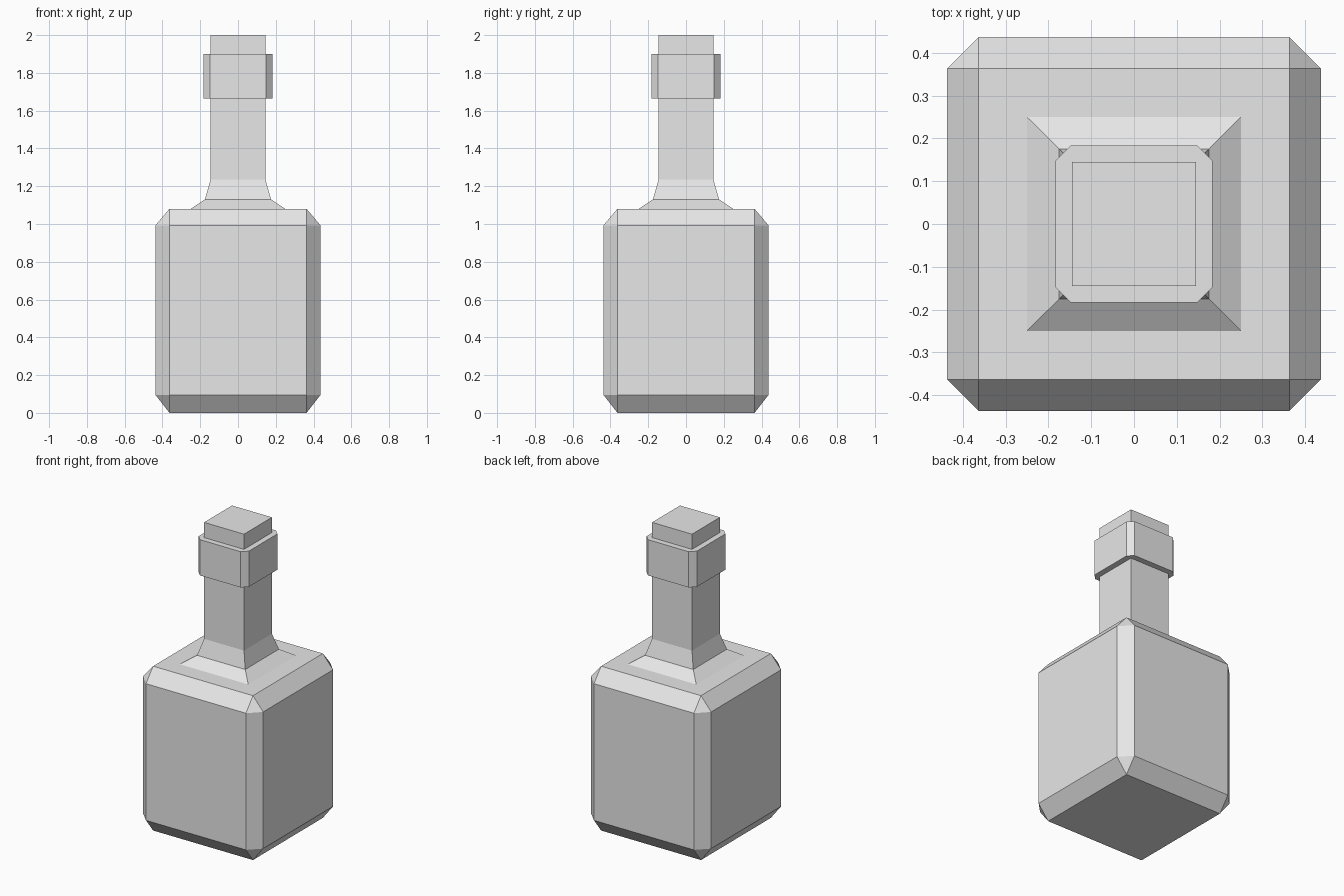
import bpy
import bmesh

if "Cube" in bpy.data.objects:
    bpy.data.objects.remove(bpy.data.objects["Cube"], do_unlink=True)

grey = bpy.data.materials.new("plain grey")
grey.use_nodes = True
colour = (0.8, 0.8, 0.8, 1)
grey.diffuse_color = colour
grey.node_tree.nodes["Principled BSDF"].inputs["Base Color"].default_value = colour


def ring(bm, half, flat, z):
    """Square ring, or an octagon when the flat side is shorter than the width."""
    points = []
    for sx, sy in ((1, 1), (-1, 1), (-1, -1), (1, -1)):
        corner = [(half * sx, flat * sy), (flat * sx, half * sy)]
        if sx * sy < 0:
            corner.reverse()
        points += corner if flat < half else corner[:1]
    return [bm.verts.new((x, y, z)) for x, y in points]


def loft(name, sections):
    """Stack rings given as (half width, half flat side, height) and cap both ends."""
    bm = bmesh.new()
    rings = [ring(bm, *s) for s in sections]
    for low, high in zip(rings, rings[1:]):
        n = max(len(low), len(high))
        a = [low[i * len(low) // n] for i in range(n)]
        b = [high[i * len(high) // n] for i in range(n)]
        for i in range(n):
            j = (i + 1) % n
            bm.faces.new(dict.fromkeys((a[i], a[j], b[j], b[i])))
    bm.faces.new(rings[0][::-1])
    bm.faces.new(rings[-1])
    bmesh.ops.recalc_face_normals(bm, faces=bm.faces)
    mesh = bpy.data.meshes.new(name)
    bm.to_mesh(mesh)
    bm.free()
    mesh.materials.append(grey)
    obj = bpy.data.objects.new(name, mesh)
    bpy.context.collection.objects.link(obj)
    return obj


# Chamfered square body
FLAT, WIDE = 0.363, 0.437
loft("bottle_body", [(FLAT, FLAT, 0), (WIDE, FLAT, 0.095),
                     (WIDE, FLAT, 0.993), (FLAT, FLAT, 1.08)])

# Flared shoulder running up into the neck and lip
loft("bottle_neck", [(0.25, 0.25, 1.08), (0.175, 0.175, 1.13),
                     (0.145, 0.145, 1.235), (0.145, 0.145, 2.0)])

# Collar band around the neck
loft("neck_collar", [(0.183, 0.148, 1.665), (0.183, 0.148, 1.9)])
